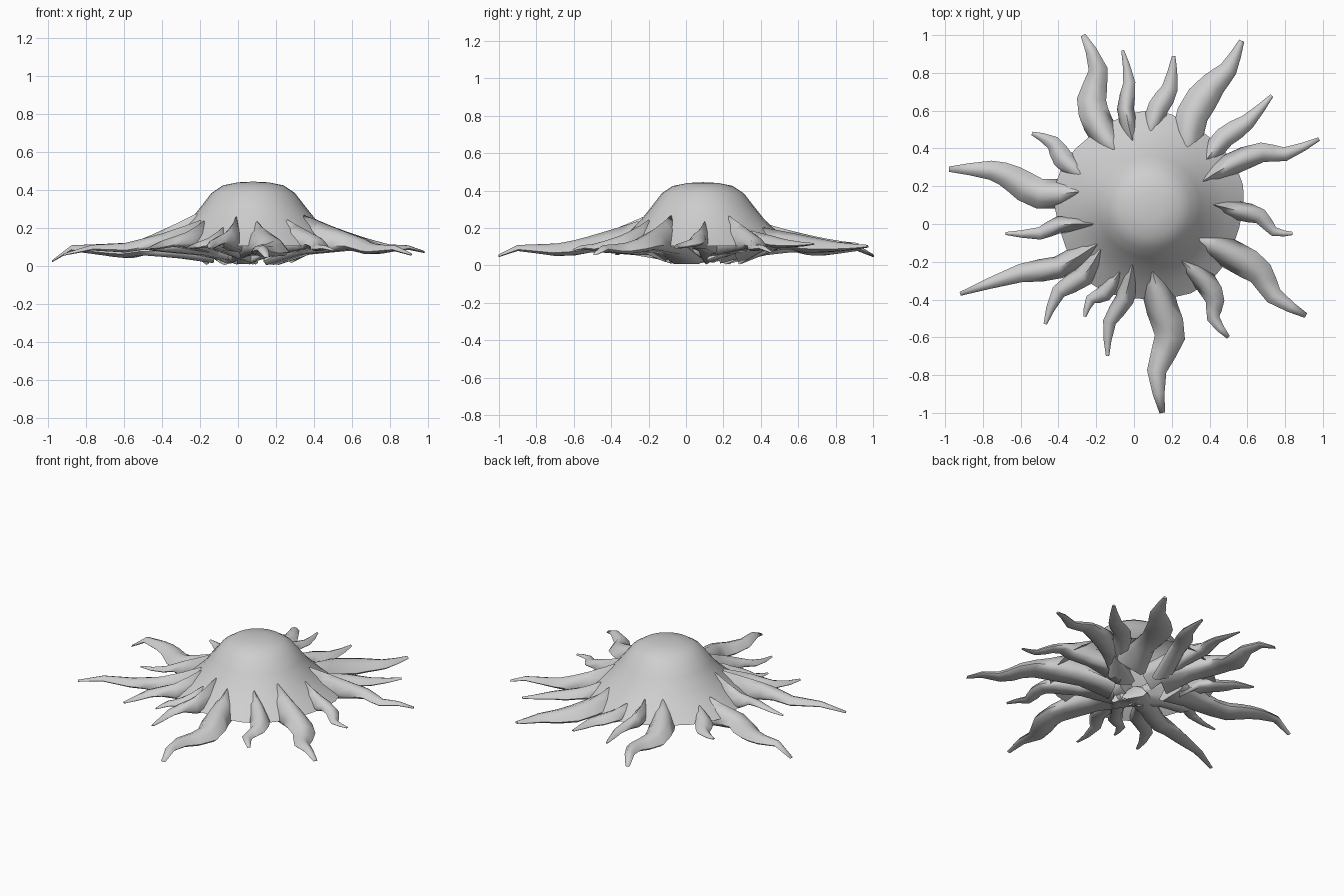
import bpy, bmesh, math, random
from mathutils import Vector

cube = bpy.data.objects.get("Cube")
if cube:
    bpy.data.objects.remove(cube, do_unlink=True)

random.seed(4)
GREY = (0.62, 0.62, 0.62, 1)
grey = bpy.data.materials.new("plain grey")
grey.use_nodes = True
grey.diffuse_color = GREY
grey.node_tree.nodes["Principled BSDF"].inputs["Base Color"].default_value = GREY

CENTRE = Vector((0.08, 0.09))
# Dome profile as (radius, height)
PROFILE = [(0.08, 0.441), (0.16, 0.425), (0.22, 0.385), (0.27, 0.32),
           (0.33, 0.245), (0.41, 0.17), (0.5, 0.105)]
# Tentacle width along its length, as (fraction, share of full width)
WIDTH = [(0, 0.95), (0.2, 1), (0.42, 1), (0.7, 0.62), (1, 0.17)]


def interpolate(table, value):
    """Piecewise linear lookup, held constant past both ends."""
    if value <= table[0][0]:
        return table[0][1]
    for (a, fa), (b, fb) in zip(table, table[1:]):
        if value <= b:
            return fa + (fb - fa) * (value - a) / (b - a)
    return table[-1][1]


def dome_height(p):
    return interpolate(PROFILE, (p - CENTRE).length)


def smooth_path(points):
    """Add a curved midpoint between each pair of path points."""
    ends = [points[0]] + points + [points[-1]]
    result = [points[0]]
    for a, b, c, d in zip(ends, ends[1:], ends[2:], ends[3:]):
        result += [(b + c) * 0.5625 - (a + d) * 0.0625, c]
    return result


def finish(bm, name, angle):
    bmesh.ops.recalc_face_normals(bm, faces=bm.faces)
    mesh = bpy.data.meshes.new(name)
    bm.to_mesh(mesh)
    bm.free()
    mesh.materials.append(grey)
    obj = bpy.data.objects.new(name, mesh)
    bpy.context.collection.objects.link(obj)
    bpy.ops.object.select_all(action='DESELECT')
    obj.select_set(True)
    bpy.context.view_layer.objects.active = obj
    bpy.ops.object.shade_smooth_by_angle(angle=math.radians(angle))


def bridge(bm, lower, upper):
    for i in range(len(lower)):
        j = (i + 1) % len(lower)
        bm.faces.new((lower[i], lower[j], upper[j], upper[i]))


def build_dome(sides=28):
    """Open-bottomed dome with a slightly scalloped rim."""
    bm = bmesh.new()
    rings = []
    for radius, height in PROFILE:
        ring = []
        for i in range(sides):
            a = math.tau * i / sides
            r = radius
            if radius == PROFILE[-1][0]:
                r += 0.012 * math.sin(5 * a)
            ring.append(bm.verts.new((CENTRE.x + r * math.cos(a),
                                      CENTRE.y + r * math.sin(a), height)))
        rings.append(ring)
    top = bm.verts.new((*CENTRE, PROFILE[0][1] + 0.004))
    for i in range(sides):
        bm.faces.new((top, rings[0][i], rings[0][(i + 1) % sides]))
    for inner, outer in zip(rings, rings[1:]):
        bridge(bm, inner, outer)
    finish(bm, "dome", 60)


def tentacle(name, width, tip, *path):
    """Wavy tapering tube, ridged on top, with a blunt root inside the dome."""
    pts = smooth_path([Vector(p) for p in path])
    lengths = [0]
    for a, b in zip(pts, pts[1:]):
        lengths.append(lengths[-1] + (b - a).length)
    start = dome_height(pts[0]) + 0.01
    bm = bmesh.new()
    rings = []

    def add_ring(p, along, half, ridge, base, shoulder, tilt=0):
        side = Vector((-along.y, along.x))
        mid = base + (ridge - base) * 0.25
        high = mid + (ridge - mid) * shoulder
        section = [(0, ridge), (0.55, high), (1, mid), (0.7, base),
                   (-0.7, base), (-1, mid), (-0.55, high)]
        rings.append([bm.verts.new((*(p + side * half * u), z + tilt * u))
                      for u, z in section])

    # Tilted root block hidden below the dome
    along = (pts[1] - pts[0]).normalized()
    tilt = random.uniform(-0.045, 0.045)
    base = 0.004 + abs(tilt) * 0.7 + random.uniform(0, 0.015)
    reach = random.uniform(0.11, 0.28)
    add_ring(pts[0] - along * reach, along, width * 0.65,
             base + random.uniform(0.07, 0.13), base, 0.7, tilt)

    for i, p in enumerate(pts):
        before, after = pts[max(i - 1, 0)], pts[min(i + 1, len(pts) - 1)]
        t = lengths[i] / lengths[-1]
        w = width * interpolate(WIDTH, t)
        ridge = tip + (start - tip) * (1 - t) ** 1.4
        if 0 < t < 1:
            ridge = max(ridge, dome_height(p) + 0.03 * (1 - t))
        base = max(ridge - 0.5 * w, 0.02)
        # Near the dome the underside hangs just below the rim
        if t < 0.4:
            base = min(base, 0.07 + 0.06 * t + (tip - 0.09) * 0.5)
        add_ring(p, (after - before).normalized(), w / 2, ridge, base,
                 min(0.5 + t, 0.75))
    for a, b in zip(rings, rings[1:]):
        bridge(bm, a, b)
    bm.faces.new(rings[0])
    bm.faces.new(rings[-1])
    finish(bm, name, 75)


build_dome()

# Back tentacles
tentacle("back_tentacle_outer_right", .16, .06, (-.11, .4), (-.19, .53), (-.225, .66), (-.19, .82), (-.27, 1))
tentacle("back_tentacle_inner_right", .09, .12, (-.01, .45), (-.045, .61), (-.025, .75), (-.06, .92))
tentacle("back_tentacle_inner_left", .11, .12, (.09, .5), (.13, .62), (.19, .72), (.21, .89))
tentacle("back_tentacle_outer_left", .17, .11, (.28, .42), (.31, .58), (.42, .74), (.5, .82), (.57, .97))
# Left tentacles
tentacle("left_tentacle_rear", .11, .12, (.39, .35), (.48, .46), (.6, .54), (.73, .68))
tentacle("left_tentacle_long", .12, .08, (.37, .23), (.5, .31), (.68, .38), (.8, .37), (.98, .45))
tentacle("left_tentacle_small", .1, .1, (.43, .1), (.55, .07), (.67, .04), (.74, -.04), (.84, -.05))
tentacle("left_tentacle_front", .16, .07, (.35, -.08), (.53, -.17), (.67, -.26), (.74, -.38), (.91, -.485))
# Front tentacles
tentacle("front_tentacle_outer_left", .12, .09, (.26, -.2), (.38, -.31), (.43, -.41), (.42, -.5), (.5, -.6))
tentacle("front_tentacle_long", .17, .06, (.1, -.26), (.15, -.45), (.19, -.6), (.12, -.78), (.15, -1))
tentacle("front_tentacle_middle", .1, .1, (-.01, -.22), (-.05, -.4), (-.13, -.52), (-.14, -.7))
tentacle("front_tentacle_small", .09, .1, (-.08, -.26), (-.16, -.37), (-.23, -.4), (-.26, -.49))
tentacle("front_tentacle_outer_right", .11, .1, (-.18, -.14), (-.27, -.28), (-.4, -.36), (-.47, -.53))
# Right tentacles
tentacle("right_tentacle_front", .12, .065, (-.2, -.11), (-.4, -.23), (-.6, -.26), (-.92, -.37))
tentacle("right_tentacle_small", .09, .1, (-.22, 0), (-.4, -.005), (-.5, -.05), (-.68, -.05))
tentacle("right_tentacle_long", .16, .03, (-.3, .17), (-.5, .16), (-.64, .24), (-.76, .285), (-.98, .29))
tentacle("right_tentacle_rear", .11, .11, (-.29, .27), (-.38, .35), (-.43, .43), (-.54, .48))
